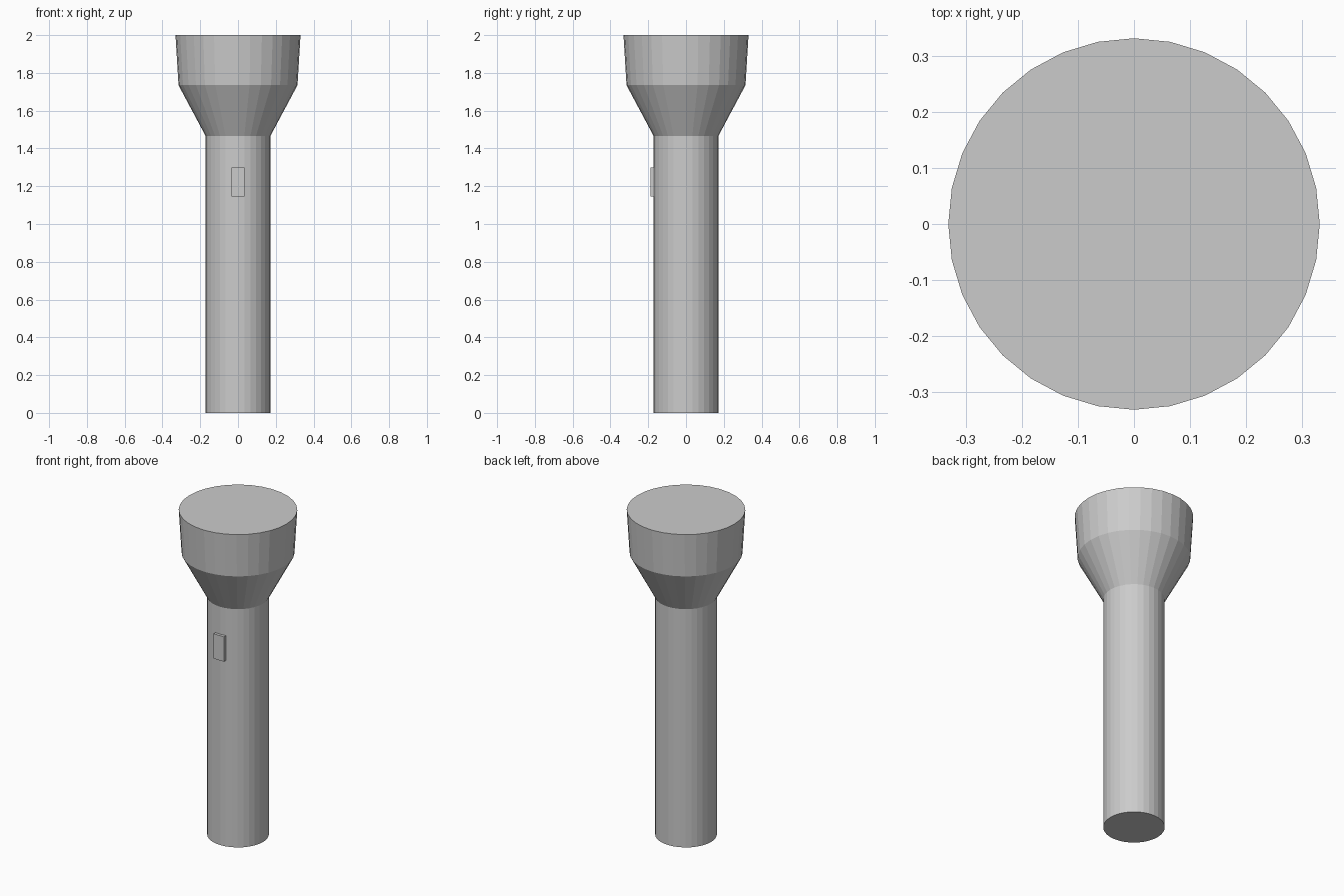
import bpy, bmesh
from math import cos, sin, tau

if "Cube" in bpy.data.objects:
    bpy.data.objects.remove(bpy.data.objects["Cube"])

SIDES = 32


def mesh_object(name, bm):
    bmesh.ops.recalc_face_normals(bm, faces=bm.faces)
    mesh = bpy.data.meshes.new(name)
    bm.to_mesh(mesh)
    bm.free()
    obj = bpy.data.objects.new(name, mesh)
    bpy.context.collection.objects.link(obj)
    return obj


def lathe(name, profile):
    """Closed, capped turned solid from (radius, z) pairs."""
    bm = bmesh.new()
    rings = [[bm.verts.new((r * cos(tau * i / SIDES), r * sin(tau * i / SIDES), z))
              for i in range(SIDES)] for r, z in profile]
    for low, high in zip(rings, rings[1:]):
        for i in range(SIDES):
            j = (i + 1) % SIDES
            bm.faces.new((low[i], low[j], high[j], high[i]))
    bm.faces.new(rings[0])
    bm.faces.new(rings[-1])
    return mesh_object(name, bm)


def box(name, low, high):
    bm = bmesh.new()
    bmesh.ops.create_cube(bm, size=1)
    for v in bm.verts:
        v.co = [a + (c + 0.5) * (b - a) for a, b, c in zip(low, high, v.co)]
    return mesh_object(name, bm)


# Handle tube, flared neck and lamp head in one turned shape
lathe("torch_body", [(0.172, 0), (0.172, 1.467), (0.315, 1.735), (0.331, 2)])

# Slide switch set into the front of the handle
box("switch", (-0.035, -0.188, 1.145), (0.035, -0.16, 1.298))
